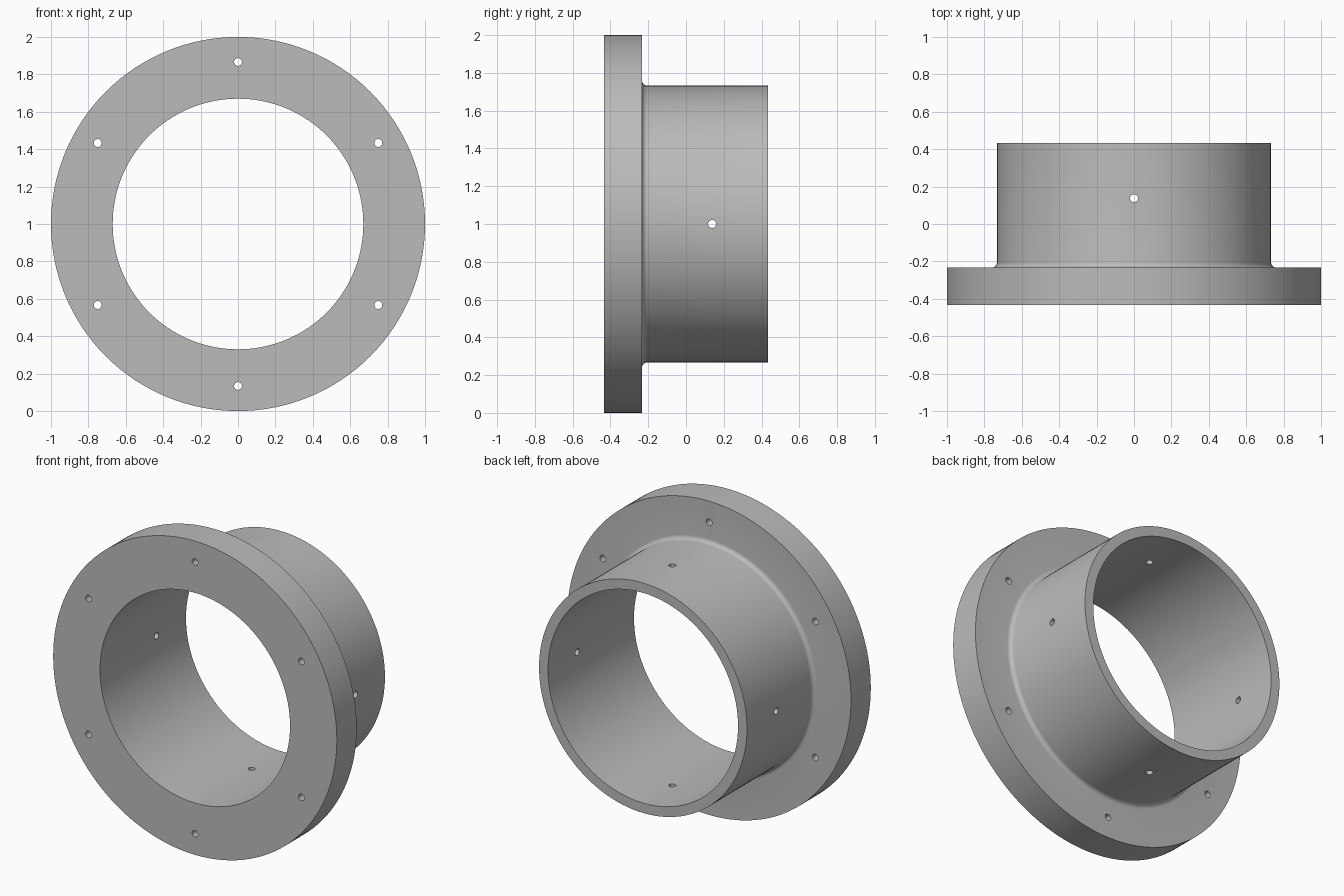
import bpy, bmesh, math
from mathutils import Matrix, Vector

cube = bpy.data.objects.get("Cube")
if cube:
    bpy.data.objects.remove(cube, do_unlink=True)

# Main sizes
FRONT, STEP, BACK = -0.433, -0.233, 0.433
RIM, OUTER, BORE = 1.0, 0.733, 0.67
FILLET, HOLE = 0.027, 0.021
BOLT_CIRCLE, PIN_Y = 0.866, 0.138
CENTRE = Vector((0, 0, 1))

metal = bpy.data.materials.new("plain grey metal")
metal.use_nodes = True
grey = (0.5, 0.5, 0.5, 1)
metal.diffuse_color = grey
metal.node_tree.nodes["Principled BSDF"].inputs["Base Color"].default_value = grey


def add_object(name, bm):
    bmesh.ops.recalc_face_normals(bm, faces=bm.faces)
    mesh = bpy.data.meshes.new(name)
    bm.to_mesh(mesh)
    bm.free()
    mesh.materials.append(metal)
    obj = bpy.data.objects.new(name, mesh)
    bpy.context.collection.objects.link(obj)
    return obj


# Flanged sleeve: closed (radius, y) profile turned around the y axis
profile = [(BORE, FRONT), (RIM, FRONT), (RIM, STEP)]
for i in range(7):
    a = math.pi / 2 * i / 6
    profile.append((OUTER + FILLET * (1 - math.sin(a)),
                    STEP + FILLET * (1 - math.cos(a))))
profile += [(OUTER, BACK), (BORE, BACK)]

bm = bmesh.new()
verts = [bm.verts.new((r, y, 1)) for r, y in profile]
edges = [bm.edges.new((v, verts[i - 1])) for i, v in enumerate(verts)]
bmesh.ops.spin(bm, geom=verts + edges, cent=CENTRE, axis=(0, 1, 0),
               angle=2 * math.pi, steps=128, use_merge=True)
bmesh.ops.remove_doubles(bm, verts=bm.verts, dist=1e-5)
sleeve = add_object("flanged_sleeve", bm)

# Drills: six along the axis through the flange, four radial through the wall
bm = bmesh.new()


def drill(position, direction, depth):
    turn = Vector(direction).to_track_quat("Z", "Y").to_matrix().to_4x4()
    bmesh.ops.create_cone(bm, cap_ends=True, segments=24, radius1=HOLE,
                          radius2=HOLE, depth=depth,
                          matrix=Matrix.Translation(position) @ turn)


for i in range(6):
    a = math.radians(90 + 60 * i)
    radial = Vector((math.cos(a), 0, math.sin(a)))
    drill(CENTRE + radial * BOLT_CIRCLE + Vector((0, (FRONT + STEP) / 2, 0)),
          (0, 1, 0), 0.3)
for i in range(4):
    a = math.radians(90 * i)
    radial = Vector((math.cos(a), 0, math.sin(a)))
    drill(CENTRE + radial * (OUTER + BORE) / 2 + Vector((0, PIN_Y, 0)),
          radial, 0.2)
drills = add_object("hole_drills", bm)
drills.hide_render = True

# Cut the holes and bake the result into the sleeve
cut = sleeve.modifiers.new("holes", "BOOLEAN")
cut.operation = "DIFFERENCE"
cut.solver = "EXACT"
cut.object = drills
bpy.ops.object.select_all(action="DESELECT")
bpy.context.view_layer.objects.active = sleeve
sleeve.select_set(True)
bpy.ops.object.modifier_apply(modifier=cut.name)
bpy.data.objects.remove(drills, do_unlink=True)
bpy.ops.object.shade_smooth_by_angle(angle=math.radians(30))
